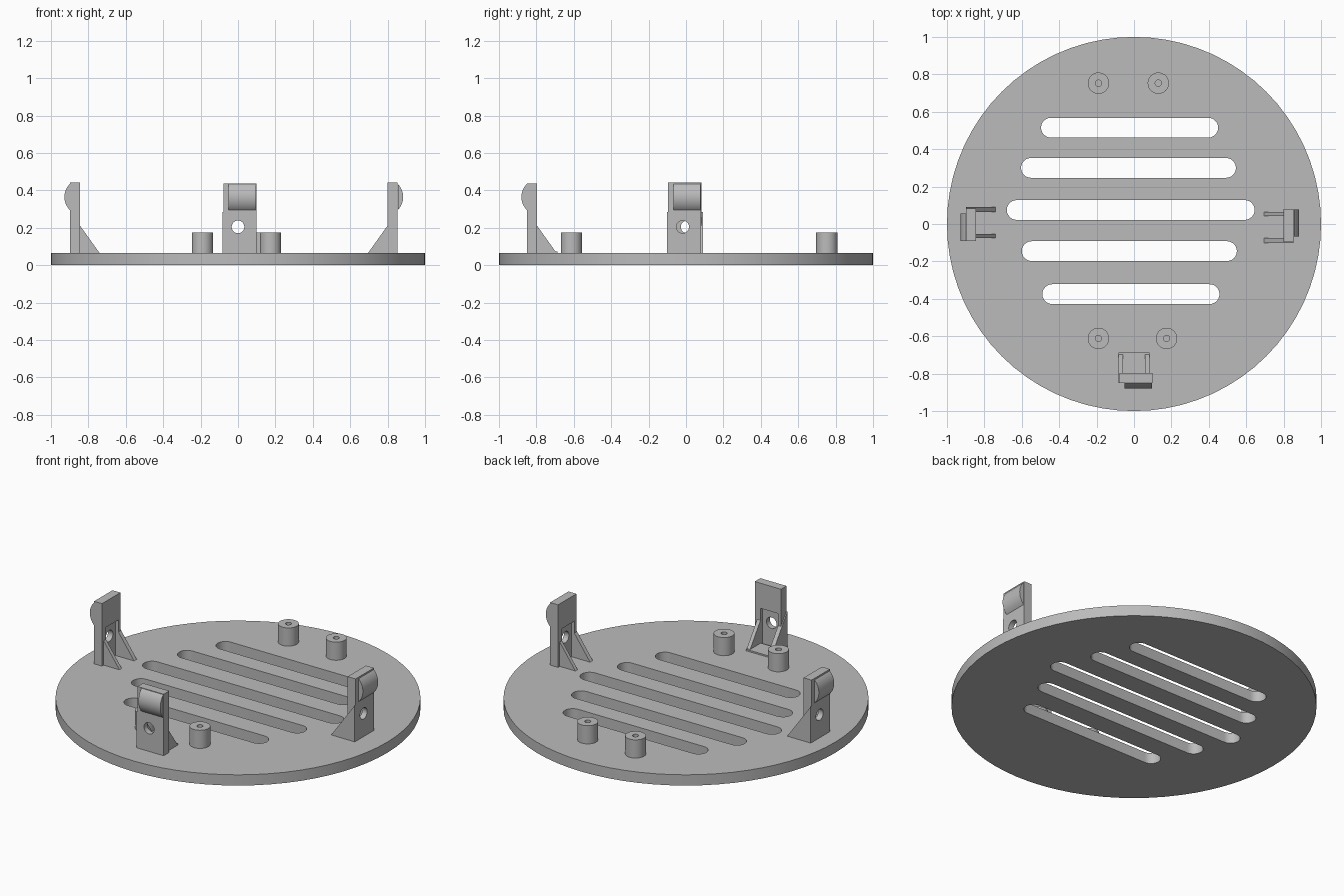
import bpy, bmesh
from math import pi, sin, cos, radians
from mathutils import Matrix

if "Cube" in bpy.data.objects:
    bpy.data.objects.remove(bpy.data.objects["Cube"])

grey = bpy.data.materials.new("plain grey")
grey.diffuse_color = (0.5, 0.5, 0.5, 1)
grey.use_nodes = True
grey.node_tree.nodes["Principled BSDF"].inputs["Base Color"].default_value = grey.diffuse_color


def arc(cx, cy, r, a0, a1, n):
    """Points along an arc, angles in degrees, both ends included."""
    return [(cx + r * cos(radians(a0 + (a1 - a0) * i / n)),
             cy + r * sin(radians(a0 + (a1 - a0) * i / n))) for i in range(n + 1)]


def circle(cx, cy, r, n):
    return arc(cx, cy, r, 0, 360, n)[:-1]


def rect(x0, x1, y0, y1):
    return [(x0, y0), (x1, y0), (x1, y1), (x0, y1)]


def slot(x0, x1, y, r):
    return arc(x1 - r, y, r, -90, 90, 12) + arc(x0 + r, y, r, 90, 270, 12)


def slab(name, outlines, lo, hi, matrix=Matrix()):
    """Extrude a profile (first outline outside, the rest holes) from lo to hi."""
    curve = bpy.data.curves.new(name, 'CURVE')
    curve.dimensions = '2D'
    curve.fill_mode = 'BOTH'
    curve.extrude = (hi - lo) / 2
    for points in outlines:
        spline = curve.splines.new('POLY')
        spline.points.add(len(points) - 1)
        for p, (x, y) in zip(spline.points, points):
            p.co = (x, y, 0, 1)
        spline.use_cyclic_u = True
    temp = bpy.data.objects.new(name + "_profile", curve)
    bpy.context.collection.objects.link(temp)
    bpy.context.view_layer.update()
    graph = bpy.context.evaluated_depsgraph_get()
    mesh = bpy.data.meshes.new_from_object(temp.evaluated_get(graph))
    bpy.data.objects.remove(temp)

    bm = bmesh.new()
    bm.from_mesh(mesh)
    bmesh.ops.remove_doubles(bm, verts=bm.verts, dist=1e-5)
    bm.transform(matrix @ Matrix.Translation((0, 0, (lo + hi) / 2)))
    bmesh.ops.recalc_face_normals(bm, faces=bm.faces)
    bm.to_mesh(mesh)
    bm.free()
    mesh.materials.clear()
    mesh.materials.append(grey)
    ob = bpy.data.objects.new(name, mesh)
    bpy.context.collection.objects.link(ob)
    bpy.ops.object.select_all(action='DESELECT')
    ob.select_set(True)
    bpy.context.view_layer.objects.active = ob
    bpy.ops.object.shade_smooth_by_angle(angle=radians(30))
    return ob


# Round base plate with five ventilation slots
TOP = 0.065
slots = [(-0.497, 0.45, 0.515), (-0.604, 0.545, 0.30), (-0.68, 0.645, 0.075),
         (-0.60, 0.55, -0.145), (-0.49, 0.457, -0.375)]
slab("base_plate", [circle(0, 0, 1, 72)] + [slot(a, b, y, 0.053) for a, b, y in slots],
     0, TOP)

# Hollow screw posts
for i, (x, y) in enumerate([(-0.19, 0.753), (0.13, 0.753), (-0.19, -0.612), (0.174, -0.612)]):
    slab(f"screw_post_{i + 1}", [circle(x, y, 0.057, 32), circle(x, y, 0.017, 20)],
         TOP, 0.175)


def clip(side, angle, shift, inner, height):
    """Snap clip; inner is the distance of its inward face from the centre."""
    turn = Matrix.Rotation(radians(angle), 4, 'Z') @ Matrix.Translation((shift, -inner, 0))
    facing = turn @ Matrix.Rotation(pi / 2, 4, 'X')
    sideways = turn @ Matrix.Rotation(-pi / 2, 4, 'Z') @ Matrix.Rotation(pi / 2, 4, 'X')
    # Upright with a screw hole, and a shallow pocket on its inner side
    slab(side + "_clip_upright",
         [rect(-0.077, 0.098, TOP, height), circle(0, 0.205, 0.034, 24)], 0.02, 0.053, facing)
    slab(side + "_clip_pocket_frame",
         [[(-0.077, TOP), (-0.058, TOP), (-0.058, 0.285), (0.06, 0.285), (0.06, TOP),
           (0.098, TOP), (0.098, height), (-0.077, height)]], 0, 0.02, facing)
    # Rounded catch on the outer side
    slab(side + "_clip_catch", [arc(-0.015, 0.365, 0.098, -45, 45, 16)],
         -0.096, 0.05, sideways)
    # Pair of triangular gussets running through the upright
    for label, lo, hi in (("left", -0.084, -0.058), ("right", 0.06, 0.082)):
        slab(f"{side}_clip_{label}_gusset",
             [[(-0.105, TOP), (0.052, TOP), (0.052, 0.285)]], -hi, -lo, sideways)


clip("front", 0, 0, 0.797, 0.437)
clip("right", 90, -0.018, 0.80, 0.443)
clip("left", -90, -0.006, 0.845, 0.443)

# Thin foot between the front gussets
slab("front_clip_foot", [rect(-0.084, 0.082, -0.80, -0.688)], TOP, 0.074)
